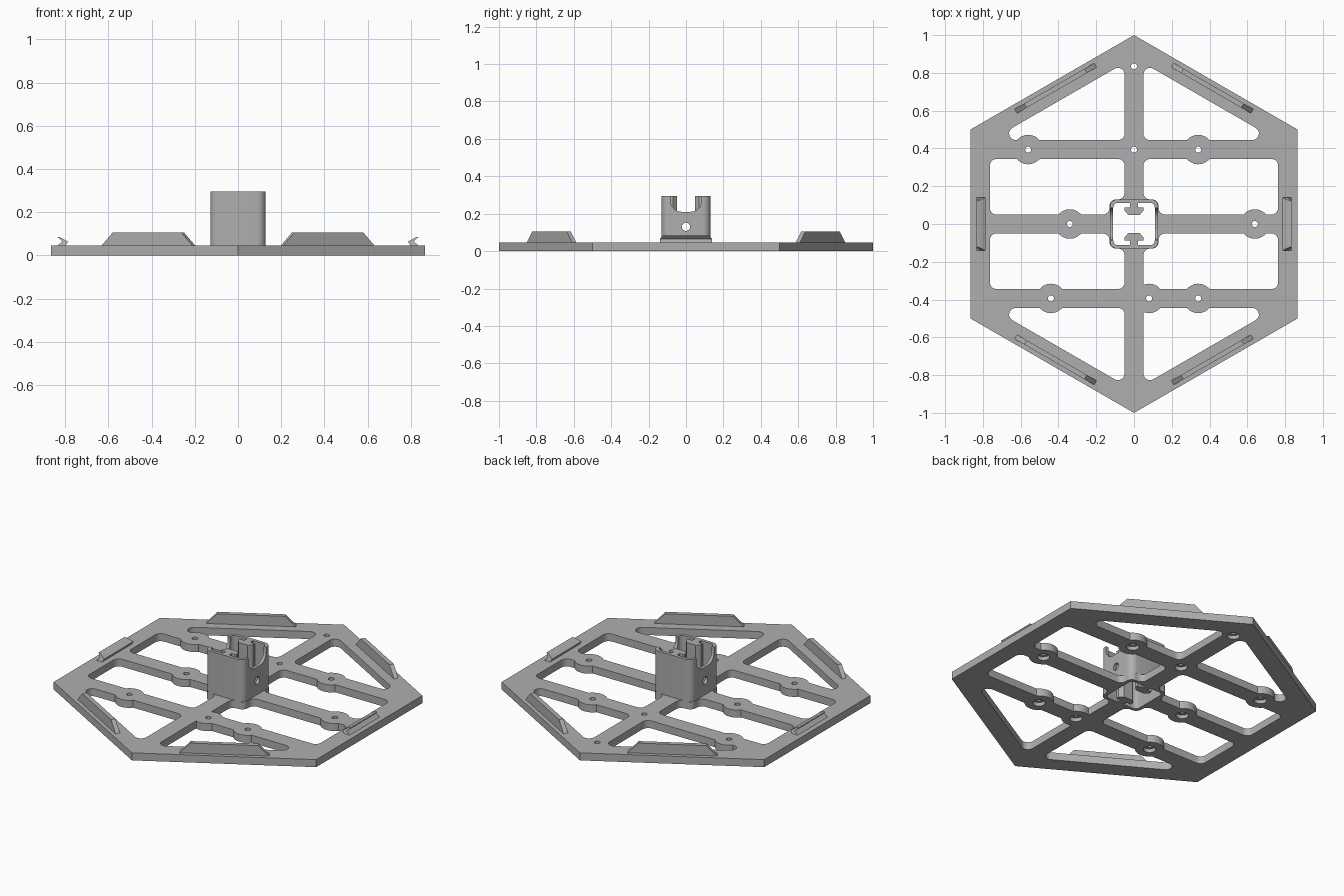
import bpy, bmesh, math
from mathutils import Matrix, Vector

if "Cube" in bpy.data.objects:
    bpy.data.objects.remove(bpy.data.objects["Cube"])

T = 0.045      # plate thickness
HUB_TOP = 0.295
ALONG_X = Matrix(((0, 0, 1, 0), (1, 0, 0, 0), (0, 1, 0, 0), (0, 0, 0, 1)))
ALONG_Y = Matrix(((1, 0, 0, 0), (0, 0, 1, 0), (0, 1, 0, 0), (0, 0, 0, 1)))

grey = bpy.data.materials.new("plain grey")
grey.use_nodes = True
colour = (0.43, 0.43, 0.43, 1)
grey.diffuse_color = colour
grey.node_tree.nodes["Principled BSDF"].inputs["Base Color"].default_value = colour


def rounded(points, radius, steps=6):
    """Replace each corner of a polygon with an arc."""
    out = []
    for i, p in enumerate(points):
        p = Vector(p)
        a = (Vector(points[i - 1]) - p).normalized()
        b = (Vector(points[(i + 1) % len(points)]) - p).normalized()
        half = a.angle(b) / 2
        centre = p + (a + b).normalized() * radius / math.sin(half)
        start = p + a * radius / math.tan(half) - centre
        end = p + b * radius / math.tan(half) - centre
        sweep = math.pi - 2 * half
        for k in range(steps + 1):
            t = k / steps
            out.append(centre + (start * math.sin((1 - t) * sweep)
                                 + end * math.sin(t * sweep)) / math.sin(sweep))
    return out


def box(x, y):
    return [(-x, -y), (x, -y), (x, y), (-x, y)]


def circle(cx, cy, r, n=32):
    return [(cx + r * math.cos(2 * math.pi * k / n),
             cy + r * math.sin(2 * math.pi * k / n)) for k in range(n)]


def prism(name, points, low, high, matrix=Matrix()):
    bm = bmesh.new()
    face = bm.faces.new([bm.verts.new((p[0], p[1], low)) for p in points])
    made = bmesh.ops.extrude_face_region(bm, geom=[face])["geom"]
    bmesh.ops.translate(bm, vec=(0, 0, high - low),
                        verts=[g for g in made if isinstance(g, bmesh.types.BMVert)])
    bm.transform(matrix)
    bmesh.ops.recalc_face_normals(bm, faces=bm.faces)
    mesh = bpy.data.meshes.new(name)
    bm.to_mesh(mesh)
    bm.free()
    mesh.materials.append(grey)
    obj = bpy.data.objects.new(name, mesh)
    bpy.context.collection.objects.link(obj)
    return obj


def combine(target, tool, operation):
    """Apply a boolean and remove the tool."""
    mod = target.modifiers.new("combine", "BOOLEAN")
    mod.operation, mod.object, mod.solver = operation, tool, "EXACT"
    bpy.context.view_layer.objects.active = target
    bpy.ops.object.modifier_apply(modifier=mod.name)
    bpy.data.objects.remove(tool)


def cut(target, points, low, high, matrix=Matrix()):
    combine(target, prism("cutter", points, low, high, matrix), "DIFFERENCE")


# Hexagonal base plate with rounded openings between the ribs
hexagon = [(math.sin(k * math.pi / 3), math.cos(k * math.pi / 3)) for k in range(6)]
plate = prism("base_plate", hexagon, 0, T)
rib, side, row, hub = 0.05, 0.763, 0.394, 0.13
slope = lambda x: (side - x / 2) / math.cos(math.pi / 6)
triangle = [(rib, row + rib), (2 * side - 2 * (row + rib) * math.cos(math.pi / 6), row + rib),
            (rib, slope(rib))]
window = [(rib, row - rib), (side, row - rib), (side, rib),
          (hub, rib), (hub, hub), (rib, hub)]
for sx in (-1, 1):
    for sy in (-1, 1):
        for shape, radius in ((triangle, 0.035), (window, 0.035)):
            cut(plate, rounded([(x * sx, y * sy) for x, y in shape], radius), -1, 1)

# Round mounting pads on the ribs
pads = [(-0.56, row), (0.34, row), (-0.34, 0), (0.64, 0),
        (-0.44, -row), (0.08, -row), (0.34, -row)]
for x, y in pads:
    combine(plate, prism("pad", circle(x, y, 0.078), 0, T), "UNION")

# Screw holes with wider pockets underneath
for x, y in pads + [(0, row), (0, 0.835)]:
    cut(plate, circle(x, y, 0.016, 20), -1, 1)
    cut(plate, circle(x, y, 0.034, 24), -1, 0.022)

# Square socket: thin walls, U notches and a cross hole in the side walls
inside = rounded(box(0.11, 0.112), 0.025)
cut(plate, inside, -1, 1)
socket = prism("centre_socket", rounded(box(0.128, 0.131), 0.04), T, HUB_TOP)
cut(socket, inside, -1, 1)
notch = rounded([(-0.084, 0.21), (0.084, 0.21), (0.084, 0.5), (-0.084, 0.5)], 0.06)
cut(socket, notch, -1, 1, ALONG_X)
cut(socket, circle(0, 0.13, 0.022, 24), -1, 1, ALONG_X)

# T-shaped rails inside the socket
parts = [plate, socket]
for name, s in (("back_rail", 1), ("front_rail", -1)):
    stem = [(-0.02, 0.12), (-0.02, 0.088), (-0.05, 0.088), (-0.05, 0.07), (-0.03, 0.048),
            (0.03, 0.048), (0.05, 0.07), (0.05, 0.088), (0.02, 0.088), (0.02, 0.12)]
    parts.append(prism(name, [(x, y * s) for x, y in stem], 0, HUB_TOP))

# Upright tabs on the four slanted edges
tab = [(-0.243, T), (0.243, T), (0.184, 0.105), (-0.184, 0.105)]
for name, deg in (("back_left_tab", 60), ("back_right_tab", 120),
                  ("front_right_tab", 240), ("front_left_tab", 300)):
    turn = Matrix.Rotation(math.radians(deg), 4, "Z")
    parts.append(prism(name, tab, 0.817, 0.843, turn @ ALONG_X))

# Notched clips on the two straight edges, shorter towards the top
clip = [(0.798, T), (0.835, T), (0.814, 0.064), (0.835, 0.084), (0.825, 0.084), (0.787, 0.064)]
for name, deg in (("left_clip", 0), ("right_clip", 180)):
    obj = prism(name, clip, -0.14, 0.14, Matrix.Rotation(math.radians(deg), 4, "Z") @ ALONG_Y)
    for v in obj.data.vertices:
        if v.co.z > 0.08:
            v.co.y *= 0.87
    parts.append(obj)

# Smooth the curved walls while keeping edges sharp
for obj in parts:
    bpy.ops.object.select_all(action="DESELECT")
    obj.select_set(True)
    bpy.context.view_layer.objects.active = obj
    bpy.ops.object.shade_smooth_by_angle(angle=math.radians(30))
